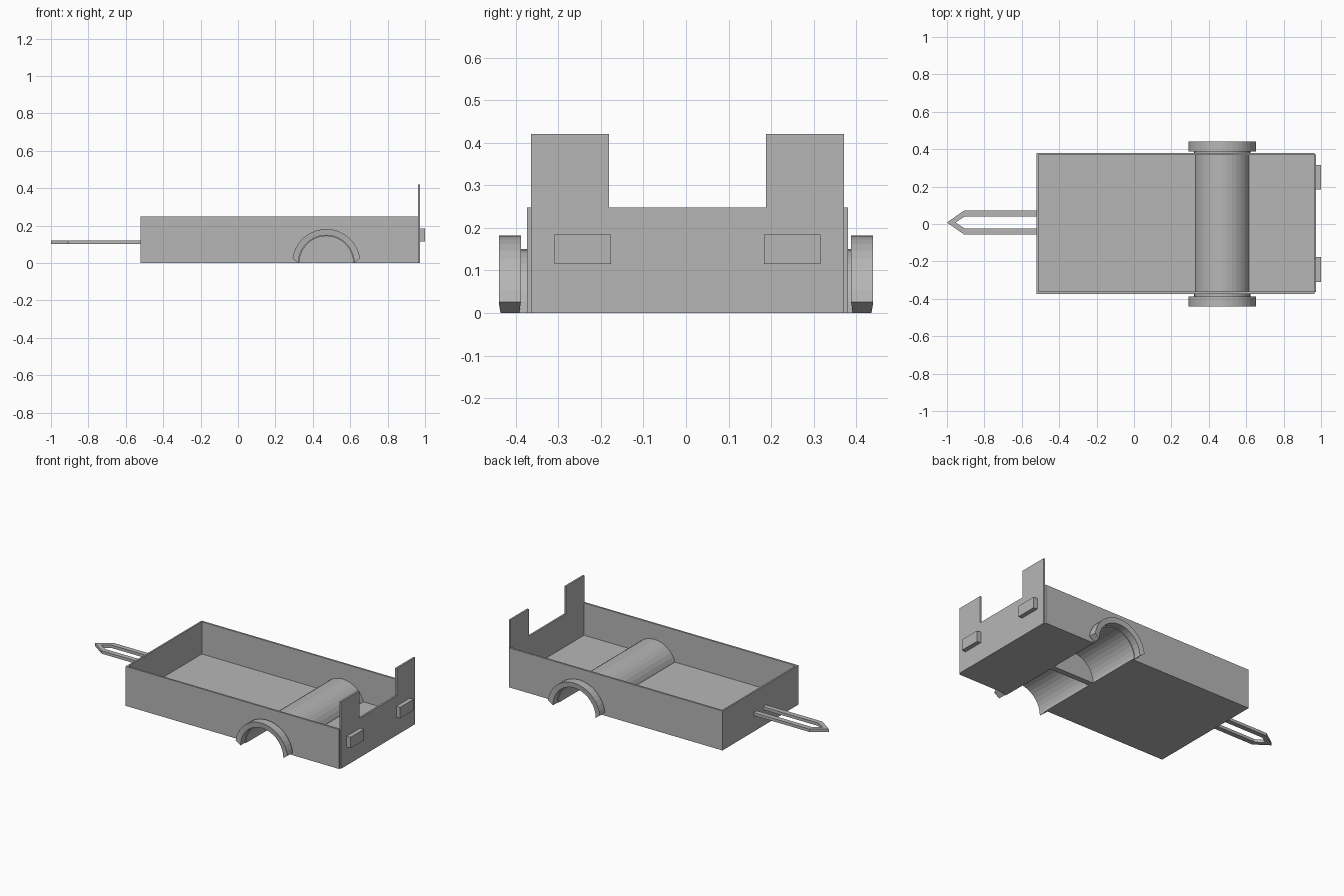
import bpy, bmesh, math
from mathutils import Vector

if "Cube" in bpy.data.objects:
    bpy.data.objects.remove(bpy.data.objects["Cube"])

grey = bpy.data.materials.new("plain grey")
grey.diffuse_color = (0.47, 0.47, 0.47, 1)
grey.use_nodes = True
grey.node_tree.nodes["Principled BSDF"].inputs["Base Color"].default_value = grey.diffuse_color

CX = 0.472          # wheel arch centre
CY = 0.0035         # body centre line
R = 0.15            # wheel tunnel radius


def finish(bm, name):
    bmesh.ops.recalc_face_normals(bm, faces=bm.faces)
    me = bpy.data.meshes.new(name)
    bm.to_mesh(me)
    bm.free()
    me.materials.append(grey)
    ob = bpy.data.objects.new(name, me)
    bpy.context.collection.objects.link(ob)
    return ob


def prism(name, pts, axis, lo, hi):
    """Extrude a 2D profile along an axis from lo to hi."""
    place = {'x': lambda a, b, t: (t, a, b),
             'y': lambda a, b, t: (a, t, b),
             'z': lambda a, b, t: (a, b, t)}[axis]
    bm = bmesh.new()
    face = bm.faces.new([bm.verts.new(place(a, b, lo)) for a, b in pts])
    ext = bmesh.ops.extrude_face_region(bm, geom=[face])
    move = Vector(place(0, 0, hi - lo))
    bmesh.ops.translate(bm, vec=move, verts=[v for v in ext['geom'] if isinstance(v, bmesh.types.BMVert)])
    return finish(bm, name)


def box(name, x, y, z):
    return prism(name, [(x[0], y[0]), (x[1], y[0]), (x[1], y[1]), (x[0], y[1])], 'z', *z)


def arc(r, n=18, start=0.0):
    """Half circle from the -x side over the top to the +x side."""
    return [(CX - r * math.cos(a), r * math.sin(a))
            for a in (start + (math.pi - 2 * start) * i / n for i in range(n + 1))]


# floor slabs in front of and behind the wheel tunnel
box("floor_front", (-0.518, CX - 0.142), (CY - 0.375, CY + 0.375), (0, 0.045))
box("floor_rear", (CX + 0.142, 0.963), (CY - 0.375, CY + 0.375), (0, 0.045))

# front wall
box("front_wall", (-0.52, -0.51), (CY - 0.377, CY + 0.377), (0, 0.248))

# side walls with wheel arch cut-outs
side = [(-0.515, 0)] + arc(R - 0.003) + [(0.965, 0), (0.965, 0.248), (-0.515, 0.248)]
for label, s in (("right", -1), ("left", 1)):
    a, b = sorted((CY + s * 0.365, CY + s * 0.377))
    prism("side_wall_" + label, side, 'y', a, b)

# tailgate sheet with two tall corner panels
prism("tailgate", [(CY - 0.368, 0), (CY + 0.368, 0), (CY + 0.368, 0.42), (CY + 0.185, 0.42),
                   (CY + 0.185, 0.248), (CY - 0.185, 0.248), (CY - 0.185, 0.42), (CY - 0.368, 0.42)],
      'x', 0.962, 0.973)

# wheel tunnel shell and its middle divider
prism("wheel_tunnel", arc(R) + arc(R - 0.006)[::-1], 'y', -0.392, 0.392)
prism("tunnel_divider", arc(R - 0.004), 'y', 0.0, 0.035)

# mudguards: arched band, slightly narrower at the inner rim
for label, s in (("right", -1), ("left", 1)):
    outer, inner = arc(0.182, 18, 0.14), arc(R - 0.001, 18)
    bm = bmesh.new()
    rings = []
    for (ox, oz), (ix, iz) in zip(outer, inner):
        rings.append([bm.verts.new((x, s * y, z)) for x, y, z in
                      ((ox, 0.388, oz), (ox, 0.44, oz), (ix, 0.436, iz), (ix, 0.392, iz))])
    for p, q in zip(rings, rings[1:]):
        for k in range(4):
            bm.faces.new((p[k], p[(k + 1) % 4], q[(k + 1) % 4], q[k]))
    bm.faces.new(rings[0])
    bm.faces.new(rings[-1])
    finish(bm, "mudguard_" + label)

# rear lamps: base plate plus lens block
for label, s in (("right", -1), ("left", 1)):
    a, b = sorted((CY + s * 0.18, CY + s * 0.313))
    box("rear_lamp_" + label, (0.970, 1.0), (a, b), (0.115, 0.184))

# towing hitch: two bars meeting in a point
HY = 0.008
prism("hitch", [(-0.515, HY + 0.063), (-0.91, HY + 0.063), (-1.0, HY), (-0.91, HY - 0.063),
                (-0.515, HY - 0.063), (-0.515, HY - 0.032), (-0.905, HY - 0.032), (-0.955, HY),
                (-0.905, HY + 0.032), (-0.515, HY + 0.032)], 'z', 0.102, 0.12)
